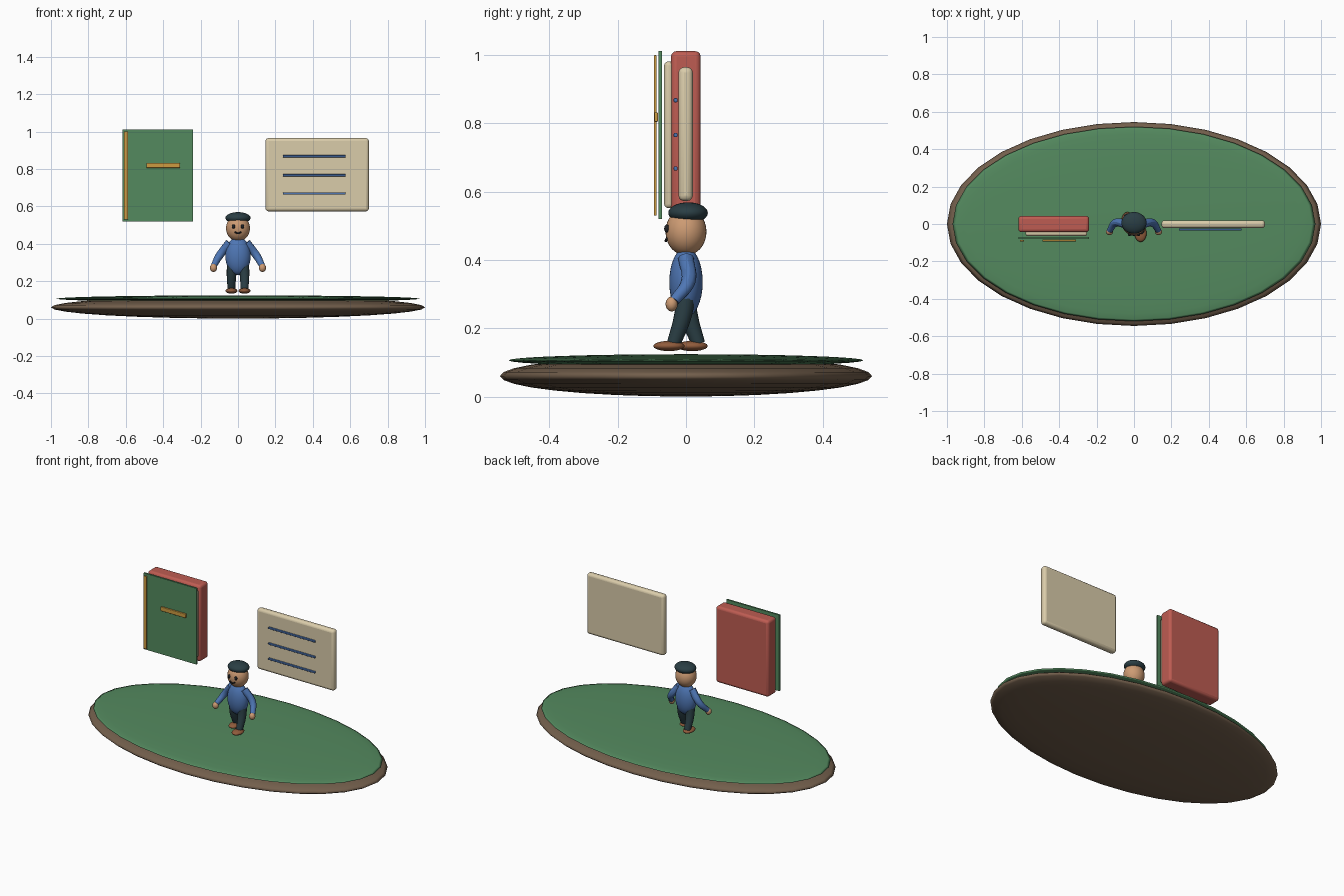
import bpy

if "Cube" in bpy.data.objects:
    bpy.data.objects.remove(bpy.data.objects["Cube"])


def lin(c):
    c /= 255
    return c / 12.92 if c <= 0.04045 else ((c + 0.055) / 1.055) ** 2.4


def mat(name, r, g, b):
    m = bpy.data.materials.new(name)
    m.diffuse_color = (lin(r), lin(g), lin(b), 1)
    m.use_nodes = True
    m.node_tree.nodes["Principled BSDF"].inputs["Base Color"].default_value = m.diffuse_color
    return m


green = mat("green", 84, 138, 95)
brown = mat("brown", 115, 95, 76)
red = mat("red", 190, 92, 82)
cream = mat("cream", 218, 204, 170)
gold = mat("gold", 205, 155, 65)
blue = mat("blue", 78, 118, 180)
dark = mat("dark", 42, 62, 68)
skin = mat("skin", 205, 155, 115)
leather = mat("leather", 145, 92, 60)
black = mat("black", 30, 32, 36)


def finish(name, m):
    o = bpy.context.object
    o.name = name
    o.data.materials.append(m)
    return o


def ball(name, loc, radii, m, seg=32, rings=16):
    bpy.ops.mesh.primitive_uv_sphere_add(segments=seg, ring_count=rings, location=loc)
    o = finish(name, m)
    o.scale = radii
    bpy.ops.object.transform_apply(location=False, rotation=False)
    bpy.ops.object.shade_smooth()
    return o


def box(name, lo, hi, m, bevel=0.0):
    bpy.ops.mesh.primitive_cube_add(size=1, location=[(a + b) / 2 for a, b in zip(lo, hi)])
    o = finish(name, m)
    o.scale = [b - a for a, b in zip(lo, hi)]
    bpy.ops.object.transform_apply(location=False, rotation=False)
    if bevel:
        mod = o.modifiers.new("bevel", 'BEVEL')
        mod.width = bevel
        mod.segments = 3
        bpy.ops.object.shade_smooth_by_angle()
    return o


def limb(name, pts, radii, m, depth):
    cu = bpy.data.curves.new(name, 'CURVE')
    cu.dimensions = '3D'
    cu.bevel_depth = depth
    cu.bevel_resolution = 4
    cu.use_fill_caps = True
    sp = cu.splines.new('BEZIER')
    sp.bezier_points.add(len(pts) - 1)
    for bp, p, r in zip(sp.bezier_points, pts, radii):
        bp.co = p
        bp.radius = r
        bp.handle_left_type = bp.handle_right_type = 'AUTO'
    sp.resolution_u = 6
    o = bpy.data.objects.new(name, cu)
    bpy.context.collection.objects.link(o)
    bpy.ops.object.select_all(action='DESELECT')
    o.select_set(True)
    bpy.context.view_layer.objects.active = o
    bpy.ops.object.convert(target='MESH')
    o = bpy.context.object
    o.data.materials.clear()
    finish(name, m)
    bpy.ops.object.shade_smooth_by_angle()


# Oval island base and grass top
ball("base", (0, 0, 0.06), (1, 0.545, 0.06), brown)
ball("grass", (0, 0, 0.106), (0.97, 0.52, 0.018), green)

# Figure: torso, head, cap and face
ball("torso", (0, 0, 0.335), (0.068, 0.049, 0.102), blue)
ball("head", (0, 0, 0.483), (0.064, 0.06, 0.07), skin)
ball("cap", (0, 0.006, 0.538), (0.067, 0.058, 0.031), dark)
limb("mouth", [(-0.018, -0.056, 0.463), (0, -0.059, 0.456), (0.018, -0.056, 0.463)],
     (1, 1, 1), black, 0.004)

# Paired arms, hands, eyes, striding legs and shoes
for side, s in (("left", -1), ("right", 1)):
    limb(side + "_arm", [(s * 0.045, 0, 0.405), (s * 0.1, 0.006, 0.335), (s * 0.13, -0.035, 0.28)],
         (1.1, 1, 0.75), blue, 0.021)
    ball(side + "_hand", (s * 0.131, -0.042, 0.271), (0.019, 0.018, 0.022), skin, 16, 8)
    ball(side + "_eye", (s * 0.024, -0.056, 0.492), (0.009, 0.008, 0.012), black, 16, 8)
    x, step = s * 0.035, -s * 0.036
    limb(side + "_leg", [(x * 0.9, 0, 0.29), (x, step * 0.3, 0.23), (x, step, 0.155)],
         (1.1, 1, 0.8), dark, 0.026)
    ball(side + "_shoe", (x, -0.016 - s * 0.034, 0.148), (0.032, 0.046, 0.015), leather, 20, 10)

# Floating book: back block, pages, front cover, spine strip and title bar
box("book_block", (-0.618, -0.044, 0.52), (-0.24, 0.043, 1.012), red, 0.016)
box("book_pages", (-0.58, -0.064, 0.552), (-0.25, -0.036, 0.982), cream, 0.012)
box("book_cover", (-0.618, -0.081, 0.52), (-0.24, -0.07, 1.012), green)
box("book_spine_strip", (-0.61, -0.094, 0.53), (-0.588, -0.086, 1.0), gold, 0.002)
box("book_bar", (-0.49, -0.093, 0.805), (-0.31, -0.082, 0.832), gold, 0.003)

# Floating notice panel with three ruled lines
box("panel", (0.147, -0.022, 0.573), (0.7, 0.02, 0.965), cream, 0.016)
for i, z in enumerate((0.868, 0.766, 0.668)):
    box(f"panel_line_{i}", (0.24, -0.036, z - 0.006), (0.575, -0.025, z + 0.006), blue, 0.003)
